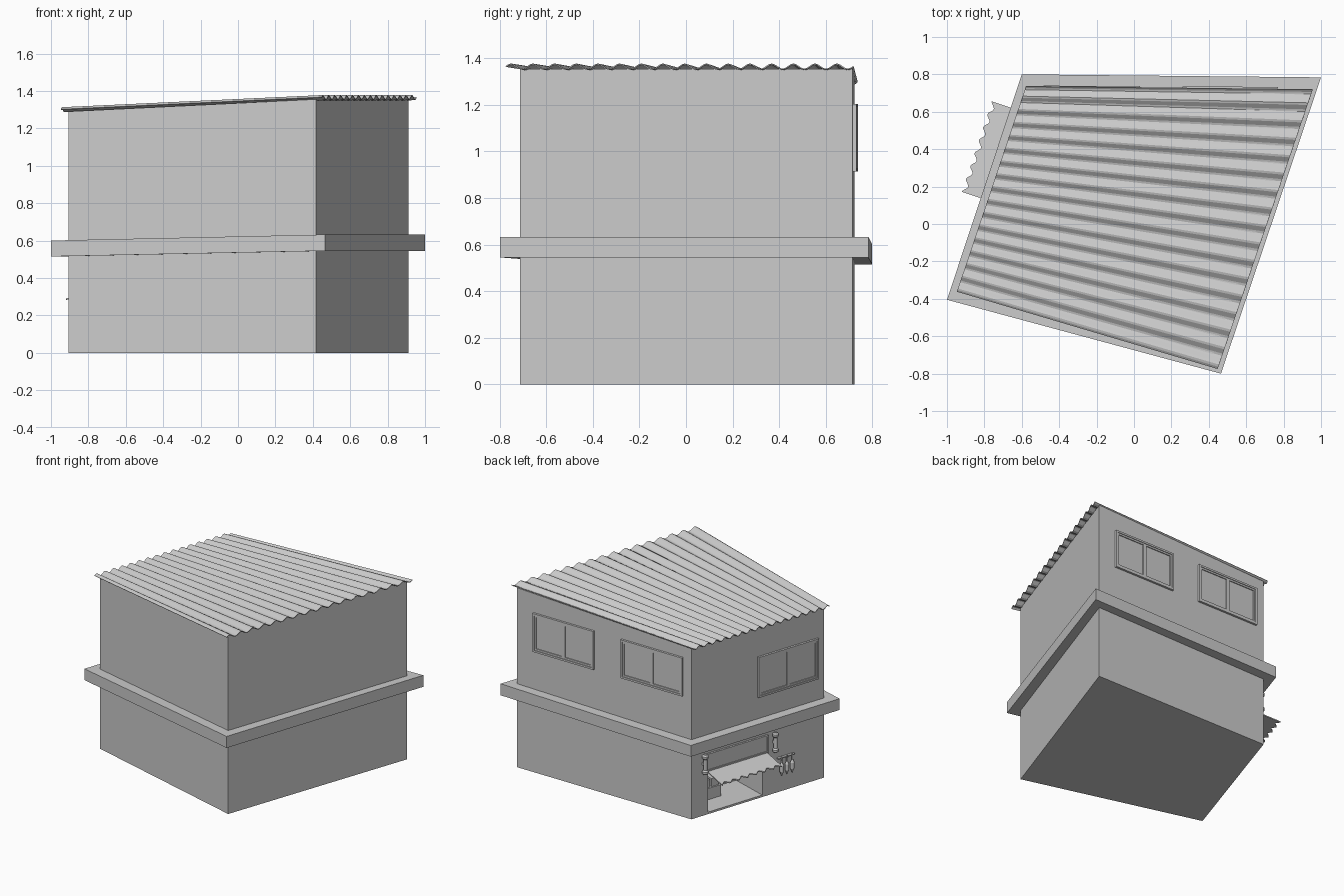
import bpy, bmesh, math
from mathutils import Vector

if "Cube" in bpy.data.objects:
    bpy.data.objects.remove(bpy.data.objects["Cube"])

grey = bpy.data.materials.new("plain_grey")
grey.use_nodes = True
grey.diffuse_color = (0.6, 0.6, 0.6, 1)
grey.node_tree.nodes["Principled BSDF"].inputs["Base Color"].default_value = (0.6, 0.6, 0.6, 1)


def finish(name, bm):
    bmesh.ops.recalc_face_normals(bm, faces=bm.faces)
    mesh = bpy.data.meshes.new(name)
    bm.to_mesh(mesh)
    bm.free()
    mesh.materials.append(grey)
    obj = bpy.data.objects.new(name, mesh)
    bpy.context.collection.objects.link(obj)
    return obj


def add_prism(bm, bottom, top):
    lo = [bm.verts.new(p) for p in bottom]
    hi = [bm.verts.new(p) for p in top]
    bm.faces.new(lo[::-1])
    bm.faces.new(hi)
    for i in range(len(lo)):
        j = (i + 1) % len(lo)
        bm.faces.new((lo[i], lo[j], hi[j], hi[i]))


def slab(name, plan, low, high):
    bm = bmesh.new()
    add_prism(bm, [(x, y, z) for (x, y), z in zip(plan, low)],
              [(x, y, z) for (x, y), z in zip(plan, high)])
    return finish(name, bm)


class Wall:
    """Local frame: u along the wall, o outward, z up."""
    def __init__(self, start, end):
        self.start = Vector((*start, 0))
        self.t = (Vector((*end, 0)) - self.start).normalized()
        self.n = Vector((self.t.y, -self.t.x, 0))

    def at(self, u, o, z):
        return self.start + self.t * u + self.n * o + Vector((0, 0, z))

    def add_box(self, bm, u0, u1, o0, o1, z0, z1):
        ring = [(u0, o0), (u1, o0), (u1, o1), (u0, o1)]
        add_prism(bm, [self.at(u, o, z0) for u, o in ring],
                  [self.at(u, o, z1) for u, o in ring])

    def box(self, name, *size):
        bm = bmesh.new()
        self.add_box(bm, *size)
        return finish(name, bm)

    def add_frame(self, bm, u0, u1, z0, z1, w, depth):
        self.add_box(bm, u0, u1, -0.01, depth, z1 - w, z1)
        self.add_box(bm, u0, u1, -0.01, depth, z0, z0 + w)
        self.add_box(bm, u0, u0 + w, -0.01, depth, z0 + w, z1 - w)
        self.add_box(bm, u1 - w, u1, -0.01, depth, z0 + w, z1 - w)

    def window(self, name, u0, u1, z0, z1):
        bm = bmesh.new()
        self.add_frame(bm, u0, u1, z0, z1, 0.014, 0.016)
        mid = (u0 + u1) / 2
        for a, b in ((u0 + 0.014, mid), (mid, u1 - 0.014)):
            self.add_frame(bm, a, b, z0 + 0.014, z1 - 0.014, 0.013, 0.011)
        self.add_box(bm, u0 + 0.01, u1 - 0.01, -0.01, 0.004, z0 + 0.01, z1 - 0.01)
        return finish(name, bm)

    def turned(self, name, u, o, profile):
        """Lathed upright piece from (radius, height) pairs."""
        bm = bmesh.new()
        sides = 12
        rings = [[bm.verts.new(self.at(u + r * math.cos(k * math.tau / sides),
                                       o + r * math.sin(k * math.tau / sides), z))
                  for k in range(sides)] for r, z in profile]
        for a, b in zip(rings, rings[1:]):
            for k in range(sides):
                m = (k + 1) % sides
                bm.faces.new((a[k], a[m], b[m], b[k]))
        bm.faces.new(rings[0])
        bm.faces.new(rings[-1])
        return finish(name, bm)


# Building body on a skewed plan
plan = [(-0.907, -0.35), (0.417, -0.713), (0.912, 0.716), (-0.552, 0.724)]
body = slab("building_body", plan, [0] * 4, [1.29, 1.355, 1.355, 1.29])
back = Wall(plan[2], plan[3])
side = Wall(plan[3], plan[0])

# Shop opening cut into the side wall
cutter = side.box("opening_cutter", 0.14, 0.605, -0.3, 0.05, 0.015, 0.32)
cutter.hide_render = True
cut = body.modifiers.new("opening", "BOOLEAN")
cut.operation = "DIFFERENCE"
cut.solver = "EXACT"
cut.object = cutter
bpy.context.view_layer.objects.active = body
bpy.ops.object.modifier_apply(modifier=cut.name)
bpy.data.objects.remove(cutter)

# Projecting ledge between the floors
ledge_plan = [(-1, -0.405), (0.465, -0.8), (1, 0.784), (-0.6, 0.8)]
slab("floor_ledge", ledge_plan, [0.515, 0.545, 0.545, 0.515], [0.6, 0.632, 0.632, 0.6])

# Corrugated roof, fanned between the two sloping side edges
waves, steps = 16, 8
corners = [Vector(p) for p in ((-0.947, -0.362, 1.302), (0.447, -0.775, 1.367),
                               (0.955, 0.718, 1.367), (-0.578, 0.735, 1.302))]
bm = bmesh.new()
rows = []
for i in range(waves * steps + 1):
    f = i / (waves * steps)
    lift = Vector((0, 0, 0.011 * math.sin(f * waves * math.tau)))
    rows.append([bm.verts.new(corners[0].lerp(corners[3], f) + lift),
                 bm.verts.new(corners[1].lerp(corners[2], f) + lift)])
for a, b in zip(rows, rows[1:]):
    bm.faces.new((a[0], a[1], b[1], b[0]))
roof = finish("corrugated_roof", bm)
solid = roof.modifiers.new("thickness", "SOLIDIFY")
solid.thickness = 0.005
solid.offset = -1

# Windows
back.window("back_window_1", 0.142, 0.652, 0.915, 1.205)
back.window("back_window_2", 0.88, 1.395, 0.915, 1.205)
side.window("side_window", 0.565, 1.078, 0.765, 1.07)

# Sign board above the shop
bm = bmesh.new()
side.add_box(bm, 0.125, 0.65, -0.01, 0.008, 0.33, 0.46)
side.add_frame(bm, 0.125, 0.65, 0.33, 0.46, 0.01, 0.014)
finish("sign_board", bm)

# Awning with a scalloped front edge
bm = bmesh.new()
n = 56
under, upper = [], []
for i in range(n + 1):
    f = i / n
    u = 0.13 + 0.51 * f
    reach = 0.165 + 0.012 * math.cos(f * 7 * math.tau)
    for lst, dz in ((under, 0), (upper, 0.008)):
        lst.append((side.at(u, -0.005, 0.325 + dz),
                    side.at(u, reach, 0.325 - 0.24 * reach + dz)))
outline = lambda pts: [pts[0][0]] + [p[1] for p in pts] + [pts[-1][0]]
add_prism(bm, outline(under), outline(upper))
finish("awning", bm)

# Counter and crates inside the opening
side.box("shop_counter", 0.14, 0.37, -0.29, -0.16, 0.015, 0.1)
for i in range(3):
    u = 0.15 + i * 0.075
    side.box(f"crate_{i + 1}", u, u + 0.06, -0.25, -0.17, 0.1, 0.16)

# Wall lamps at both ends of the sign
for i, u in enumerate((0.1, 0.7)):
    side.turned(f"wall_lamp_{i + 1}", u, 0.025,
                [(0.012, 0.32), (0.022, 0.33), (0.022, 0.345), (0.014, 0.355),
                 (0.014, 0.435), (0.022, 0.445), (0.022, 0.46), (0.012, 0.47)])
    side.box(f"lamp_bracket_{i + 1}", u - 0.008, u + 0.008, -0.01, 0.025, 0.385, 0.405)

# Small hanging goods beside the awning, on a rail
side.box("goods_rail", 0.73, 0.87, -0.01, 0.02, 0.255, 0.263)
for i in range(3):
    side.turned(f"hanging_item_{i + 1}", 0.755 + i * 0.045, 0.022,
                [(0.005, 0.27), (0.006, 0.225), (0.015, 0.205),
                 (0.015, 0.16), (0.008, 0.145), (0.004, 0.13)])
